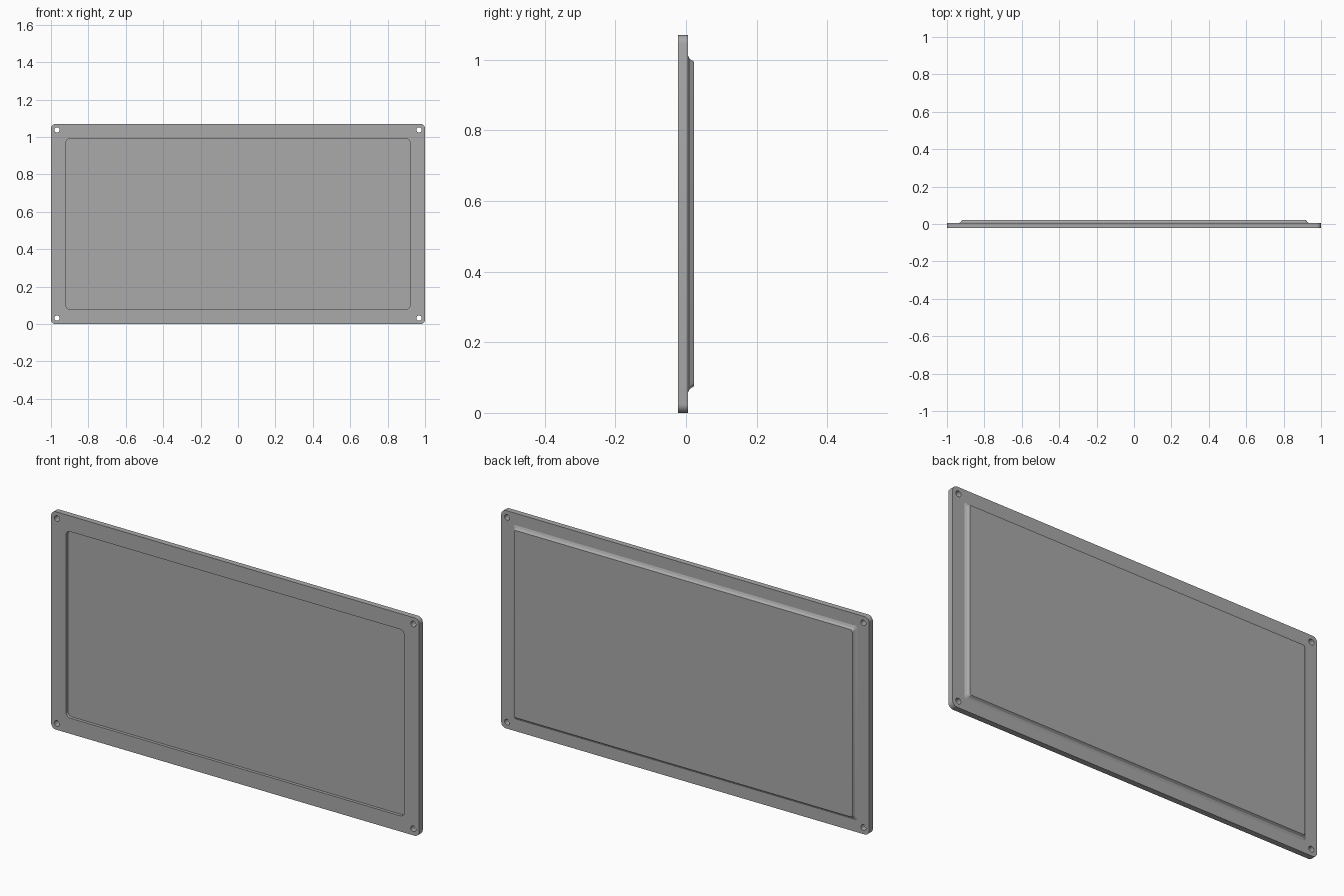
import bpy
import bmesh
from math import sin, cos, pi

if "Cube" in bpy.data.objects:
    bpy.data.objects.remove(bpy.data.objects["Cube"])

MID_Z = 0.535
FRONT, RECESS, RIM_BACK, BACK = -0.022, -0.007, 0.006, 0.022

grey = bpy.data.materials.new("mid grey")
grey.use_nodes = True
colour = (0.4, 0.4, 0.4, 1)
grey.diffuse_color = colour
grey.node_tree.nodes["Principled BSDF"].inputs["Base Color"].default_value = colour


def ring(bm, points, y):
    """Closed loop of edges through (x, z) points at depth y."""
    verts = [bm.verts.new((x, y, z)) for x, z in points]
    edges = [bm.edges.new((v, verts[i - 1])) for i, v in enumerate(verts)]
    return verts, edges


def rounded(half_w, half_h, radius, steps=6):
    points = []
    for corner, (sx, sz) in enumerate([(1, 1), (-1, 1), (-1, -1), (1, -1)]):
        for i in range(steps + 1):
            a = (corner + i / steps) * pi / 2
            points.append((sx * (half_w - radius) + radius * cos(a),
                           MID_Z + sz * (half_h - radius) + radius * sin(a)))
    return points


def circle(cx, cz, radius, n=24):
    return [(cx + radius * cos(2 * pi * i / n), cz + radius * sin(2 * pi * i / n))
            for i in range(n)]


def walls(bm, a, b):
    for i in range(len(a)):
        bm.faces.new((a[i - 1], a[i], b[i], b[i - 1]))


def finish(bm, name):
    bmesh.ops.recalc_face_normals(bm, faces=bm.faces)
    mesh = bpy.data.meshes.new(name)
    bm.to_mesh(mesh)
    bm.free()
    mesh.materials.append(grey)
    obj = bpy.data.objects.new(name, mesh)
    bpy.context.collection.objects.link(obj)
    bpy.ops.object.select_all(action="DESELECT")
    obj.select_set(True)
    bpy.context.view_layer.objects.active = obj
    bpy.ops.object.shade_smooth_by_angle(angle=pi / 7)


recess_edge = rounded(0.92, 0.458, 0.025)
panel_foot = rounded(0.935, 0.477, 0.012)

# Frame: rounded plate with four through holes and an open middle
bm = bmesh.new()
outlines = [rounded(1.0, MID_Z, 0.025)]
outlines += [circle(sx * 0.968, MID_Z + sz * 0.503, 0.014) for sx in (-1, 1) for sz in (-1, 1)]
front_edges, back_edges = [], []
for outline in outlines:
    front_verts, edges = ring(bm, outline, FRONT)
    front_edges += edges
    back_verts, edges = ring(bm, outline, RIM_BACK)
    back_edges += edges
    walls(bm, front_verts, back_verts)
recess_top, edges = ring(bm, recess_edge, FRONT)
front_edges += edges
foot, edges = ring(bm, panel_foot, RIM_BACK)
back_edges += edges
bmesh.ops.triangle_fill(bm, edges=front_edges, use_beauty=True, normal=(0, -1, 0))
bmesh.ops.triangle_fill(bm, edges=back_edges, use_beauty=True, normal=(0, 1, 0))
walls(bm, recess_top, foot)
# the hidden joint between recess and panel foot is not needed
joint = [f for f in bm.faces if len(f.verts) == 4
         and all(v in recess_top or v in foot for v in f.verts)]
bmesh.ops.recalc_face_normals(bm, faces=bm.faces)
bmesh.ops.delete(bm, geom=joint, context="FACES_ONLY")
finish(bm, "frame")

# Panel: recessed front face and raised back with sloping edges
bm = bmesh.new()
levels = [(recess_edge, FRONT), (recess_edge, RECESS)]
rows = [ring(bm, pts, y)[0] for pts, y in levels]
walls(bm, *rows)
bm.faces.new(rows[-1])
finish(bm, "recessed_front")

bm = bmesh.new()
levels = [(panel_foot, RIM_BACK), (rounded(0.926, 0.467, 0.012), 0.011),
          (rounded(0.919, 0.46, 0.012), BACK)]
rows = [ring(bm, pts, y)[0] for pts, y in levels]
for a, b in zip(rows, rows[1:]):
    walls(bm, a, b)
bm.faces.new(rows[-1])
finish(bm, "raised_back")
